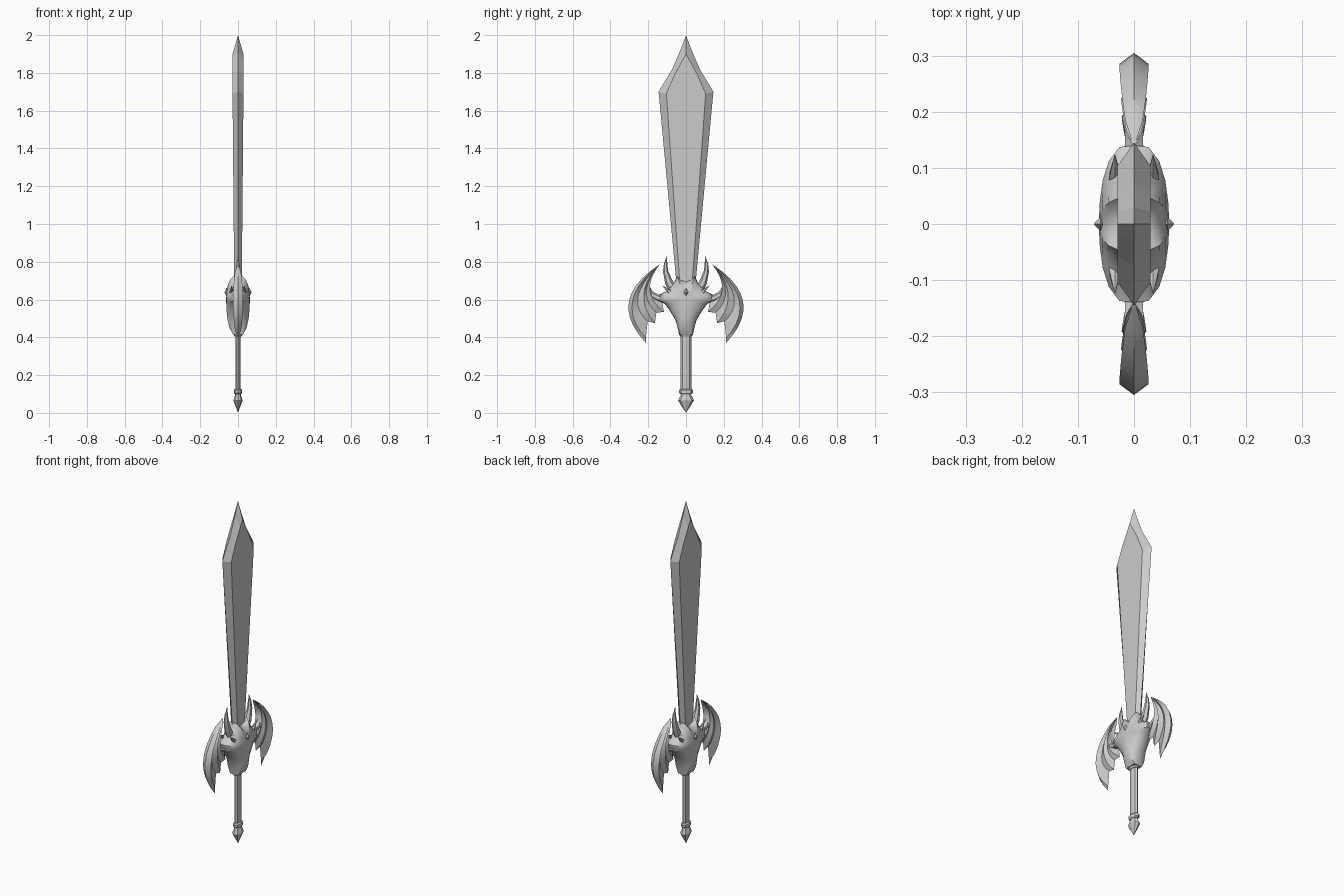
import bpy, bmesh
from math import cos, sin, tau, sqrt
from mathutils import Vector

if "Cube" in bpy.data.objects:
    bpy.data.objects.remove(bpy.data.objects["Cube"])

steel = bpy.data.materials.new("grey_steel")
steel.use_nodes = True
GREY = (0.6, 0.6, 0.6, 1)
steel.diffuse_color = GREY
steel.node_tree.nodes["Principled BSDF"].inputs["Base Color"].default_value = GREY


def surface(name, rows, mirror_x=True, mirror_y=True, smooth=None, cap=False):
    """Skin rows of points, repeat the skin across x and y, and weld it."""
    bm = bmesh.new()
    for sx in ((1, -1) if mirror_x else (1,)):
        for sy in ((1, -1) if mirror_y else (1,)):
            grid = [[bm.verts.new((p[0] * sx, p[1] * sy, p[2])) for p in r] for r in rows]
            for a, b in zip(grid, grid[1:]):
                for i in range(len(a) - 1):
                    bm.faces.new((a[i], a[i + 1], b[i + 1], b[i]))
            if cap:
                bm.faces.new(grid[0][:-1])
                bm.faces.new(grid[-1][:-1])
    bmesh.ops.remove_doubles(bm, verts=bm.verts, dist=0.0005)
    bmesh.ops.dissolve_degenerate(bm, edges=bm.edges, dist=0.0001)
    bmesh.ops.recalc_face_normals(bm, faces=bm.faces)
    mesh = bpy.data.meshes.new(name)
    bm.to_mesh(mesh)
    bm.free()
    mesh.materials.append(steel)
    ob = bpy.data.objects.new(name, mesh)
    bpy.context.collection.objects.link(ob)
    if smooth:
        bpy.ops.object.select_all(action='DESELECT')
        ob.select_set(True)
        bpy.context.view_layer.objects.active = ob
        bpy.ops.object.shade_smooth_by_angle(angle=smooth)
    return ob


def tube(name, path, sides=8, x=0, mirror_x=False, mirror_y=True, smooth=None):
    """Loft rings along a path of (y, z, radius in plane, radius in x)."""
    pts = [Vector((x, p[0], p[1])) for p in path]
    rows = []
    for i, p in enumerate(path):
        d = (pts[min(i + 1, len(pts) - 1)] - pts[max(i - 1, 0)]).normalized()
        across = Vector((0, d.z, -d.y))
        ring = [pts[i] + across * (p[2] * cos(tau * k / sides))
                + Vector((p[3] * sin(tau * k / sides), 0, 0)) for k in range(sides)]
        rows.append(ring + ring[:1])
    return surface(name, rows, mirror_x, mirror_y, smooth, cap=True)


# Blade: sharp rim, bevel, flat face
rim = [(0, .05, .68), (0, .145, 1.70), (0, .073, 1.82), (0, .03, 1.92), (0, 0, 2)]
face = [(.02, .032, .68), (.029, .104, 1.69), (.029, .06, 1.79), (.029, .022, 1.86), (.029, 0, 1.9)]
spine = [(p[0], 0, p[2]) for p in face]
surface("blade", [rim, face, spine])

# Guard body: domed shield narrowing to a snout
outline = [(0, .695), (.03, .705), (.048, .725), (.062, .69), (.08, .668), (.105, .643),
           (.14, .628), (.14, .592), (.11, .575), (.085, .54), (.055, .49), (.042, .44),
           (.036, .412), (0, .412)]
rings = [(0, 1), (.026, .98), (.045, .8), (.056, .55), (.061, .28), (.063, 0)]
surface("guard_body", [[(x, y * s, .6 + (z - .6) * s) for y, z in outline] for x, s in rings],
        smooth=0.7)

# Gem and brow ridges on both faces of the guard
tube("guard_gem", [(0, .615, 0, 0), (0, .638, .013, .012), (0, .662, 0, 0)],
     sides=4, x=.06, mirror_x=True, mirror_y=False)
tube("brow_ridges", [(.03, .56, 0, 0), (.055, .6, .01, .012), (.085, .64, .012, .012), (.125, .675, 0, 0)],
     sides=6, x=.034, mirror_x=True, smooth=0.7)

# Horns beside the blade
tube("horns", [(.06, .64, .025, .02), (.09, .69, .021, .02), (.108, .75, .014, .014),
               (.108, .79, .009, .009), (.1, .835, 0, 0)], sides=6, smooth=0.7)

# Wing arms joining wings to guard
tube("wing_arms", [(.1, .605, .026, .025), (.145, .607, .018, .018), (.18, .625, .017, .02),
                   (.2, .66, 0, 0)], sides=6, smooth=0.7)

# Wings: alternating finger ridges and thin membrane, as (control, end, thickness)
tip = Vector((.138, .787))
fingers = [((.43, .60), (.212, .37), 0), ((.39, .595), (.213, .395), .026),
           ((.335, .60), (.203, .485), .009), ((.295, .63), (.165, .475), .023),
           ((.27, .635), (.157, .53), .009), ((.255, .64), (.117, .535), .022),
           ((.255, .67), (.13, .615), 0)]
STEPS = 10
wing_rows = []
for ctrl, end, thick in fingers:
    row = []
    for k in range(STEPS + 1):
        t = k / STEPS
        p = tip * (1 - t) ** 2 + Vector(ctrl) * (2 * t * (1 - t)) + Vector(end) * t * t
        row.append((thick * sqrt(4 * t * (1 - t)), p.x, p.y))
    wing_rows.append(row)
surface("wings", wing_rows, smooth=0.6)

# Grip with a flared top collar
tube("grip", [(0, .11, .028, .014), (0, .43, .028, .014)], mirror_y=False)
tube("grip_collar", [(0, .405, .03, .018), (0, .415, .037, .024), (0, .44, .037, .026)],
     mirror_y=False)

# Pommel: ring and faceted point
tube("pommel_ring", [(0, .1, .03, .018), (0, .106, .037, .022), (0, .12, .037, .022),
                     (0, .127, .03, .016)], mirror_y=False)
tube("pommel", [(0, 0, 0, 0), (0, .065, .042, .024), (0, .105, .022, .013)], mirror_y=False)
